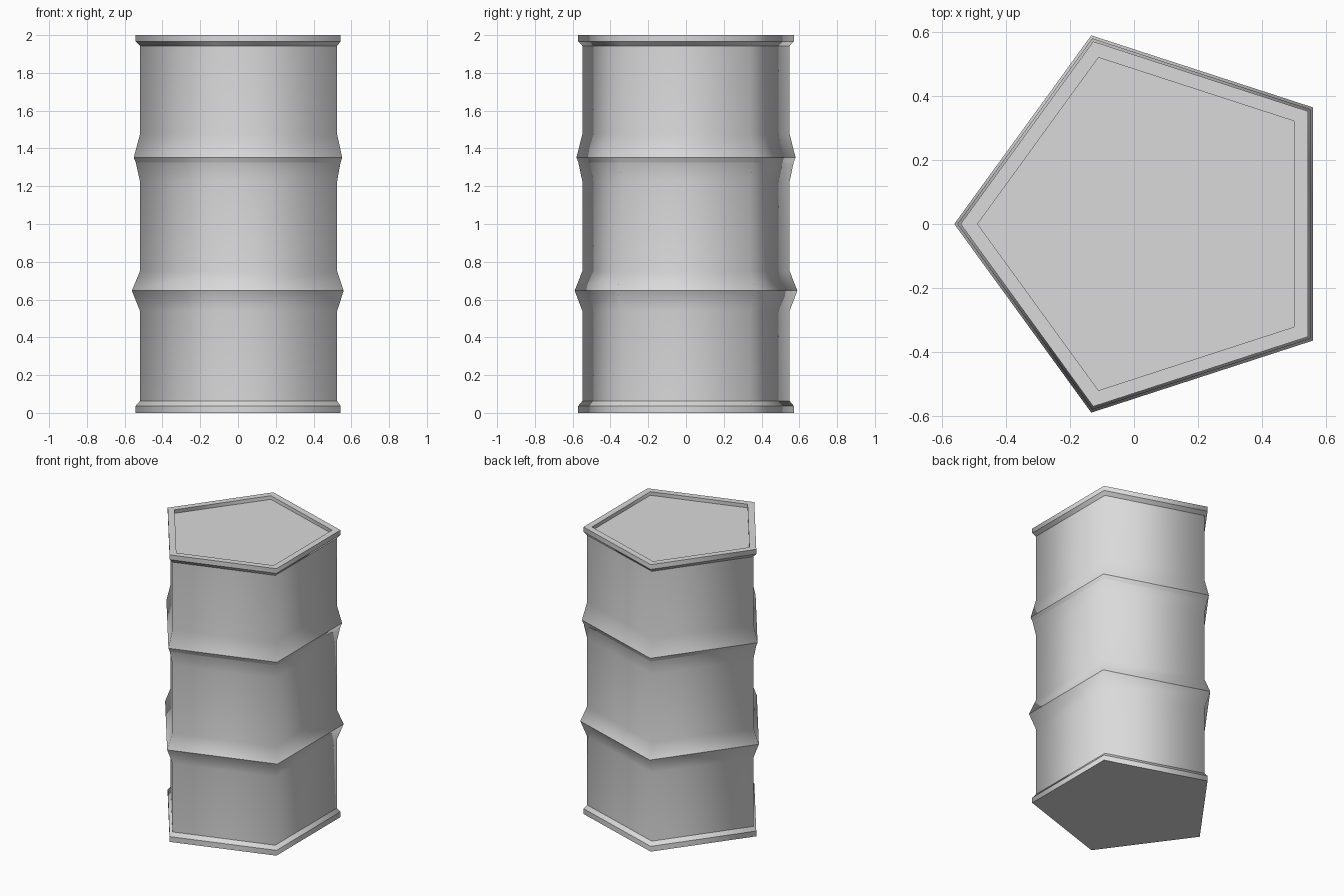
import bpy
import bmesh
from math import pi, cos, sin

cube = bpy.data.objects.get("Cube")
if cube:
    bpy.data.objects.remove(cube, do_unlink=True)

SIDES = 5
CENTRE_X = 0.058   # puts the pentagon's bounding box on the origin
BODY = 0.577       # corner radius of the plain wall

steel = bpy.data.materials.new("grey_steel")
steel.use_nodes = True
colour = (0.7, 0.7, 0.7, 1)
steel.diffuse_color = colour
steel.node_tree.nodes["Principled BSDF"].inputs["Base Color"].default_value = colour


def loft(name, profile, cap_bottom=False, cap_top=False):
    """Sweep (radius, height, crease) points round the five corners."""
    bm = bmesh.new()
    rings = []
    for radius, z, crease in profile:
        angles = [pi + 2 * pi * i / SIDES for i in range(SIDES)]
        rings.append([bm.verts.new((CENTRE_X + radius * cos(a), radius * sin(a), z))
                      for a in angles])
    for low, high in zip(rings, rings[1:]):
        for i in range(SIDES):
            j = (i + 1) % SIDES
            bm.faces.new((low[i], low[j], high[j], high[i]))
    if cap_bottom:
        bm.faces.new(rings[0][::-1])
    if cap_top:
        bm.faces.new(rings[-1])
    for face in bm.faces:
        face.smooth = True
    # crease the chosen rings, leave the upright corners soft
    for ring, (_, _, crease) in zip(rings, profile):
        for i in range(SIDES):
            edge = bm.edges.get((ring[i], ring[(i + 1) % SIDES]))
            if edge:
                edge.smooth = not crease
    mesh = bpy.data.meshes.new(name)
    bm.to_mesh(mesh)
    bm.free()
    mesh.materials.append(steel)
    obj = bpy.data.objects.new(name, mesh)
    bpy.context.collection.objects.link(obj)
    return obj


# Profile pieces from the ground up
bottom_rim = [(0.6, 0, True), (0.6, 0.037, True), (BODY, 0.063, True)]
lower_rib = [(BODY, 0.54, False), (0.62, 0.647, True), (BODY, 0.75, False)]
upper_rib = [(BODY, 1.225, False), (0.599, 1.325, True),
             (0.61, 1.352, True), (BODY, 1.475, False)]
top_rim = [(BODY, 1.943, True), (0.6, 1.967, True), (0.6, 2, True),
           (0.547, 2, True), (0.547, 1.975, True)]

# Barrel wall with rims, ribs and base
shell = loft("barrel_shell", bottom_rim + lower_rib + upper_rib + top_rim,
             cap_bottom=True)
weighted = shell.modifiers.new("even_walls", "WEIGHTED_NORMAL")
weighted.keep_sharp = True

# Sunken lid
loft("lid", [(0.547, 1.975, True)], cap_top=True)
